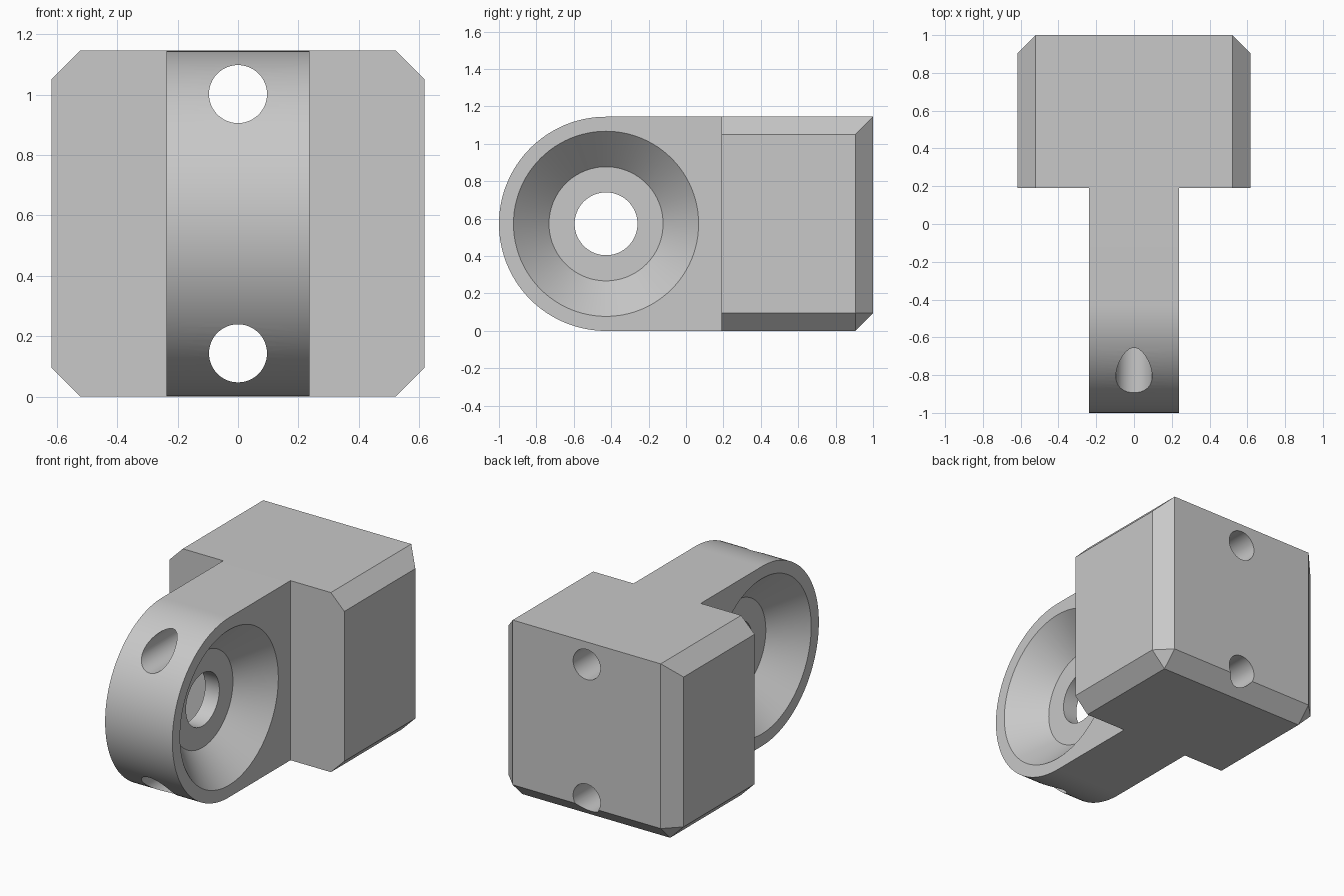
import bpy, bmesh
from math import pi, sin, cos
from mathutils import Matrix

if "Cube" in bpy.data.objects:
    bpy.data.objects.remove(bpy.data.objects["Cube"], do_unlink=True)

HEIGHT = 1.145
R = HEIGHT / 2            # rounded end of the lug
MID = R                   # height of the pivot axis
PIVOT_Y = -1 + R
HALF_LUG, HALF_BLOCK = 0.237, 0.617
BLOCK_FRONT = 0.19
CHAMFER = 0.095

grey = bpy.data.materials.new("plain grey")
grey.use_nodes = True
grey.diffuse_color = (0.58, 0.58, 0.58, 1)
grey.node_tree.nodes["Principled BSDF"].inputs["Base Color"].default_value = grey.diffuse_color


def finish(bm, name):
    bmesh.ops.recalc_face_normals(bm, faces=bm.faces)
    mesh = bpy.data.meshes.new(name)
    bm.to_mesh(mesh)
    bm.free()
    mesh.materials.append(grey)
    obj = bpy.data.objects.new(name, mesh)
    bpy.context.collection.objects.link(obj)
    return obj


def round_cutter(name, r1, r2, length, matrix):
    bm = bmesh.new()
    bmesh.ops.create_cone(bm, cap_ends=True, segments=96, radius1=r1, radius2=r2,
                          depth=length, matrix=matrix)
    return finish(bm, name)


def combine(target, tool, operation):
    mod = target.modifiers.new(tool.name, 'BOOLEAN')
    mod.operation, mod.solver, mod.object = operation, 'EXACT', tool
    bpy.context.view_layer.objects.active = target
    bpy.ops.object.modifier_apply(modifier=mod.name)
    bpy.data.objects.remove(tool, do_unlink=True)


# Block, chamfered on its lengthwise, back upright and back lower edges
bm = bmesh.new()
depth = 1 - BLOCK_FRONT
bmesh.ops.create_cube(bm, size=1, matrix=Matrix.Translation((0, 1 - depth / 2, MID))
                      @ Matrix.Diagonal((2 * HALF_BLOCK, depth, HEIGHT, 1)))
edges = []
for e in bm.edges:
    a, b = e.verts[0].co, e.verts[1].co
    mid = (a + b) / 2
    along_y = abs(a.y - b.y) > 0.1
    back = mid.y > 0.99
    if along_y or (back and mid.z < HEIGHT - 0.01):
        edges.append(e)
bmesh.ops.bevel(bm, geom=edges, offset=CHAMFER, offset_type='OFFSET',
                segments=1, profile=0.5, affect='EDGES')
body = finish(bm, "pivot_bracket")

# Lug with a rounded front end, sunk into the block
bm = bmesh.new()
STEPS = 64
profile = [(PIVOT_Y - R * sin(pi * i / STEPS), MID + R * cos(pi * i / STEPS))
           for i in range(STEPS + 1)]
profile += [(0.5, 0), (0.5, HEIGHT)]
face = bm.faces.new([bm.verts.new((-HALF_LUG, y, z)) for y, z in profile])
side = bmesh.ops.extrude_face_region(bm, geom=[face])
bmesh.ops.translate(bm, vec=(2 * HALF_LUG, 0, 0),
                    verts=[v for v in side["geom"] if isinstance(v, bmesh.types.BMVert)])
combine(body, finish(bm, "lug"), 'UNION')

# Conical recess on each side, leaving a thin web
WEB, R_IN, R_OUT, EXTRA = 0.05, 0.305, 0.495, 0.05
slope = (R_OUT - R_IN) / (HALF_LUG - WEB)
length = HALF_LUG + EXTRA - WEB
for s in (1, -1):
    place = (Matrix.Translation((s * (WEB + length / 2), PIVOT_Y, MID))
             @ Matrix.Rotation(s * pi / 2, 4, 'Y'))
    combine(body, round_cutter("recess", R_IN, R_OUT + slope * EXTRA, length, place), 'DIFFERENCE')

# Pivot hole through the web
place = Matrix.Translation((0, PIVOT_Y, MID)) @ Matrix.Rotation(pi / 2, 4, 'Y')
combine(body, round_cutter("pivot_hole", 0.168, 0.168, 1, place), 'DIFFERENCE')

# Two long bolt holes, front to back
for s in (1, -1):
    place = Matrix.Translation((0, 0, MID + s * 0.429)) @ Matrix.Rotation(pi / 2, 4, 'X')
    combine(body, round_cutter("bolt_hole", 0.096, 0.096, 3, place), 'DIFFERENCE')

bpy.ops.object.select_all(action='DESELECT')
body.select_set(True)
bpy.context.view_layer.objects.active = body
bpy.ops.object.shade_smooth_by_angle(angle=pi / 6)
